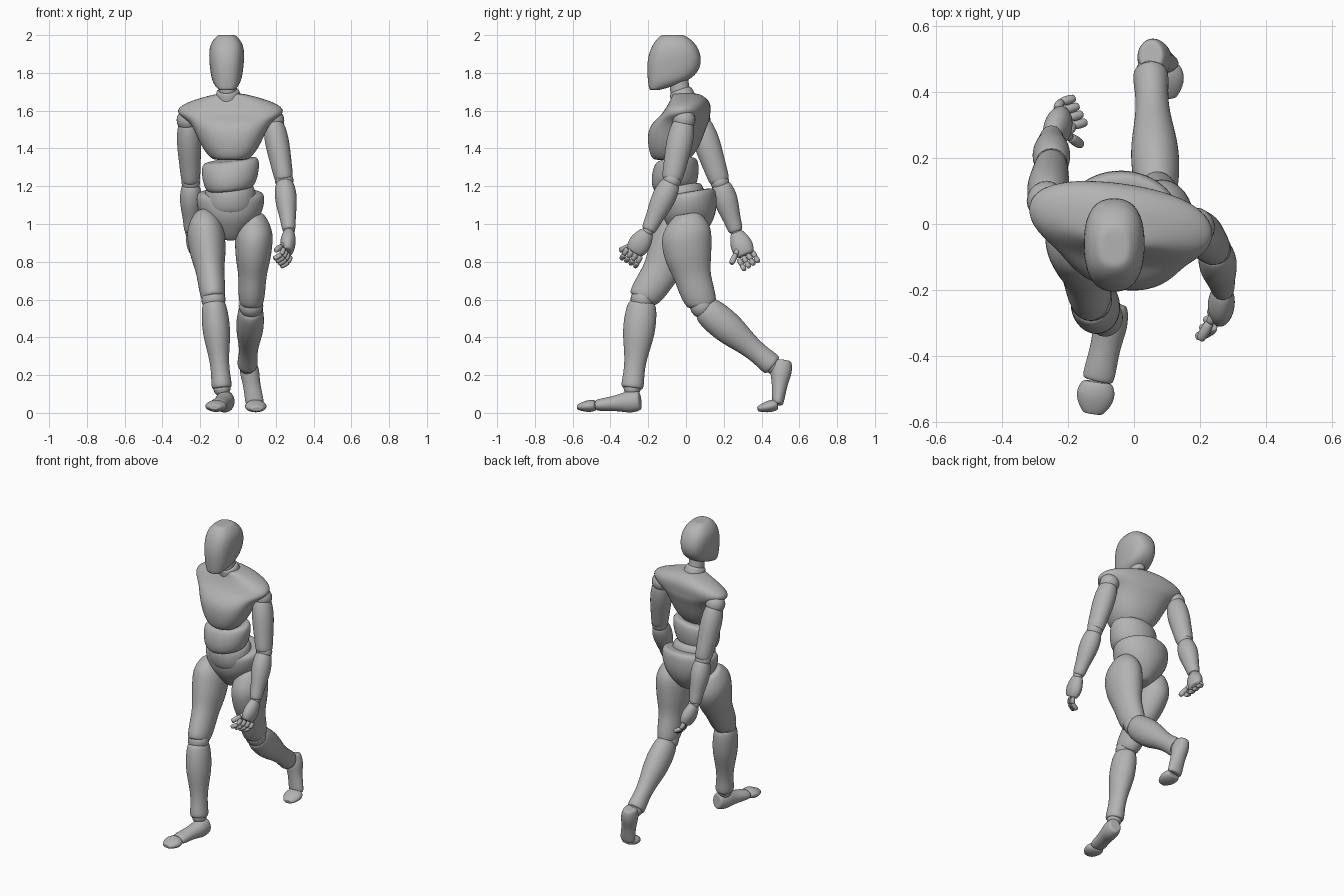
import bpy
import bmesh
import math
from mathutils import Vector

default_cube = bpy.data.objects.get("Cube")
if default_cube:
    bpy.data.objects.remove(default_cube, do_unlink=True)

# One matt grey for the whole figure
grey = bpy.data.materials.new("mannequin grey")
grey.use_nodes = True
colour = (0.45, 0.45, 0.45, 1)
grey.diffuse_color = colour
grey.node_tree.nodes["Principled BSDF"].inputs["Base Color"].default_value = colour

SIDES = 14
FIGURE_X = -0.04


def finish(name, bm, levels):
    """Turn a bmesh into a smooth, subdivided object."""
    bmesh.ops.recalc_face_normals(bm, faces=bm.faces)
    for face in bm.faces:
        face.smooth = True
    mesh = bpy.data.meshes.new(name)
    bm.to_mesh(mesh)
    bm.free()
    mesh.materials.append(grey)
    obj = bpy.data.objects.new(name, mesh)
    bpy.context.collection.objects.link(obj)
    if levels:
        modifier = obj.modifiers.new("smoothing", "SUBSURF")
        modifier.levels = modifier.render_levels = levels


def loft(name, rings, axis, power=2, shear=0, levels=2):
    """Skin oval rings (centre, half width, half depth) set square to an axis."""
    axis = Vector(axis).normalized()
    across = Vector((1, 0, 0))
    across = (across - axis * across.dot(axis)).normalized()
    depth = axis.cross(across)
    # Inset copies of the end rings keep the caps crisp but rounded
    scaled = [(ring, 1.03) for ring in rings]
    scaled = [(rings[0], 0.7)] + scaled + [(rings[-1], 0.7)]
    bm = bmesh.new()
    loops = []
    for (centre, half_width, half_depth), scale in scaled:
        loop = []
        for step in range(SIDES):
            angle = math.tau * step / SIDES
            c, s = math.cos(angle), math.sin(angle)
            c = math.copysign(abs(c) ** (2 / power), c)
            s = math.copysign(abs(s) ** (2 / power), s)
            point = centre + (across * c * half_width + depth * s * half_depth) * scale
            point.y += shear * (point.x - centre.x)
            loop.append(bm.verts.new(point))
        loops.append(loop)
    for lower, upper in zip(loops, loops[1:]):
        for step in range(SIDES):
            after = (step + 1) % SIDES
            bm.faces.new((lower[step], lower[after], upper[after], upper[step]))
    bm.faces.new(loops[0])
    bm.faces.new(loops[-1])
    finish(name, bm, levels)


def trunk(name, profile, lean=0, middle=FIGURE_X, roll=0, **options):
    """Body block from (height, y, half width, half depth), leaning forward."""
    rings = [(Vector((middle, y, z)), width, depth) for z, y, width, depth in profile]
    loft(name, rings, (-roll, -lean, 1), **options)


def limb(name, start, end, widths, flatness, bow=0, levels=2):
    """Evenly spaced rings along a bone; flatness is depth over width at each end."""
    rings = []
    for index, width in enumerate(widths):
        along = index / (len(widths) - 1)
        centre = start.lerp(end, along)
        centre.y += bow * math.sin(math.pi * along)
        ratio = flatness[0] + (flatness[1] - flatness[0]) * along
        rings.append((centre, width, width * ratio))
    loft(name, rings, end - start, levels=levels)


def ball(name, place, radius):
    bm = bmesh.new()
    bmesh.ops.create_uvsphere(bm, u_segments=20, v_segments=12, radius=radius)
    bmesh.ops.translate(bm, verts=bm.verts, vec=place)
    finish(name, bm, 0)


def finger(name, points, radius):
    """Chain of short rounded finger bones."""
    widths = (radius * 0.8, radius, radius * 0.8)
    for number, (start, end) in enumerate(zip(points, points[1:])):
        limb(f"{name}_bone_{number}", start, end, widths, (1, 1), levels=1)


# Head and neck
trunk("head", [(1.71, -.165, .045, .03), (1.75, -.1, .075, .1), (1.8, -.07, .085, .135),
               (1.87, -.06, .093, .145), (1.95, -.06, .092, .12), (2, -.07, .05, .065)],
      middle=-.06, power=2.5)
limb("neck_base", Vector((-.05, -.01, 1.65)), Vector((-.055, -.03, 1.71)), (.07, .065, .06), (1, 1))
limb("neck", Vector((-.055, -.03, 1.69)), Vector((-.055, -.04, 1.79)), (.05, .045, .045), (1.1, 1.1))

# Torso, with the chest turned toward the forward arm
trunk("chest", [(1.34, -.08, .1, .1), (1.41, -.065, .155, .135), (1.5, -.05, .19, .15),
                (1.55, -.02, .225, .14), (1.58, 0, .28, .12), (1.62, .015, .28, .11),
                (1.66, .02, .19, .095), (1.69, 0, .07, .07)], shear=-.13, power=2.3)
trunk("belly", [(1.18, -.06, .125, .11), (1.23, -.06, .145, .125),
                (1.29, -.055, .155, .125), (1.34, -.05, .15, .11)], lean=.1, roll=.12)
trunk("waist", [(1.06, -.02, .13, .11), (1.14, -.025, .14, .13), (1.21, -.03, .125, .115)], lean=.1)
trunk("pelvis", [(.92, .02, .045, .06), (.98, .03, .11, .11), (1.05, .02, .165, .145),
                 (1.12, .015, .182, .15), (1.17, .01, .178, .145)], lean=.17)

# Walking pose: left arm and right leg forward
POSE = {
    "left": {
        "shoulder": (.185, -.01, 1.55), "elbow": (.245, -.075, 1.23),
        "wrist": (.27, -.2, .965), "knuckle": (.26, -.275, .85), "thumb": (.2, -.35, .86),
        "hip": (.09, 0, 1.07), "knee": (.07, .085, .565), "ankle": (.05, .46, .25),
        "heel": (.05, .51, .285), "sole": (.09, .485, .045), "toe": (.1, .38, .02),
    },
    "right": {
        "shoulder": (-.265, .07, 1.55), "elbow": (-.25, .18, 1.22),
        "wrist": (-.25, .265, .96), "knuckle": (-.215, .315, .835), "thumb": (-.16, .24, .79),
        "hip": (-.185, 0, 1.07), "knee": (-.13, -.23, .6), "ankle": (-.085, -.285, .13),
        "heel": (-.055, -.235, .065), "sole": (-.11, -.475, .04), "toe": (-.125, -.575, .03),
    },
}

# Each limb: its two joints, half widths from top to bottom, flatness at each end
LIMBS = {
    "upper_arm": ("shoulder", "elbow", (.052, .065, .062, .055, .05), (1.1, 1.1)),
    "forearm": ("elbow", "wrist", (.047, .06, .054, .041, .036), (1.1, 1.1)),
    "palm": ("wrist", "knuckle", (.028, .04, .042, .03), (1.2, 1.6)),
    "thigh": ("hip", "knee", (.05, .1, .1, .092, .073, .072, .063), (1.35, 1.3)),
    "shin": ("knee", "ankle", (.063, .074, .072, .055, .047, .058), (1.2, 1.1)),
    "foot": ("heel", "sole", (.04, .054, .045, .047, .05), (1.3, .6)),
    "toes": ("sole", "toe", (.047, .06, .053, .03), (.6, .45)),
}
JOINT_SIZES = {"shoulder": .06, "elbow": .049, "wrist": .031, "knee": .064, "ankle": .045}

for side, places in POSE.items():
    joints = {label: Vector(place) for label, place in places.items()}
    outward = 1 if side == "left" else -1

    for part, (top, bottom, widths, flatness) in LIMBS.items():
        start, end = joints[top], joints[bottom]
        bow = -.03 * outward if part == "thigh" else 0
        # A small gap after the joint leaves the ball showing
        limb(f"{side}_{part}", start.lerp(end, .03), end, widths, flatness, bow)

    for joint, radius in JOINT_SIZES.items():
        ball(f"{side}_{joint}_joint", joints[joint], radius)

    # Curled fingers side by side along the knuckles, and the thumb
    bend = Vector((-.012 * outward, -.018 * outward, -.033))
    curl = Vector((-.04 * outward, -.012 * outward, -.022))
    for number, label in enumerate(("index", "middle", "ring", "little")):
        spread = 1.5 - number
        knuckle = joints["knuckle"] + Vector((-.012 * outward, -.024, .014 * outward)) * spread
        middle = knuckle + bend
        finger(f"{side}_{label}_finger", (knuckle, middle, middle + curl), .015)
    thumb_root = joints["wrist"].lerp(joints["knuckle"], .5)
    thumb_tip = joints["thumb"]
    finger(f"{side}_thumb", (thumb_root, thumb_root.lerp(thumb_tip, .55), thumb_tip), .017)
